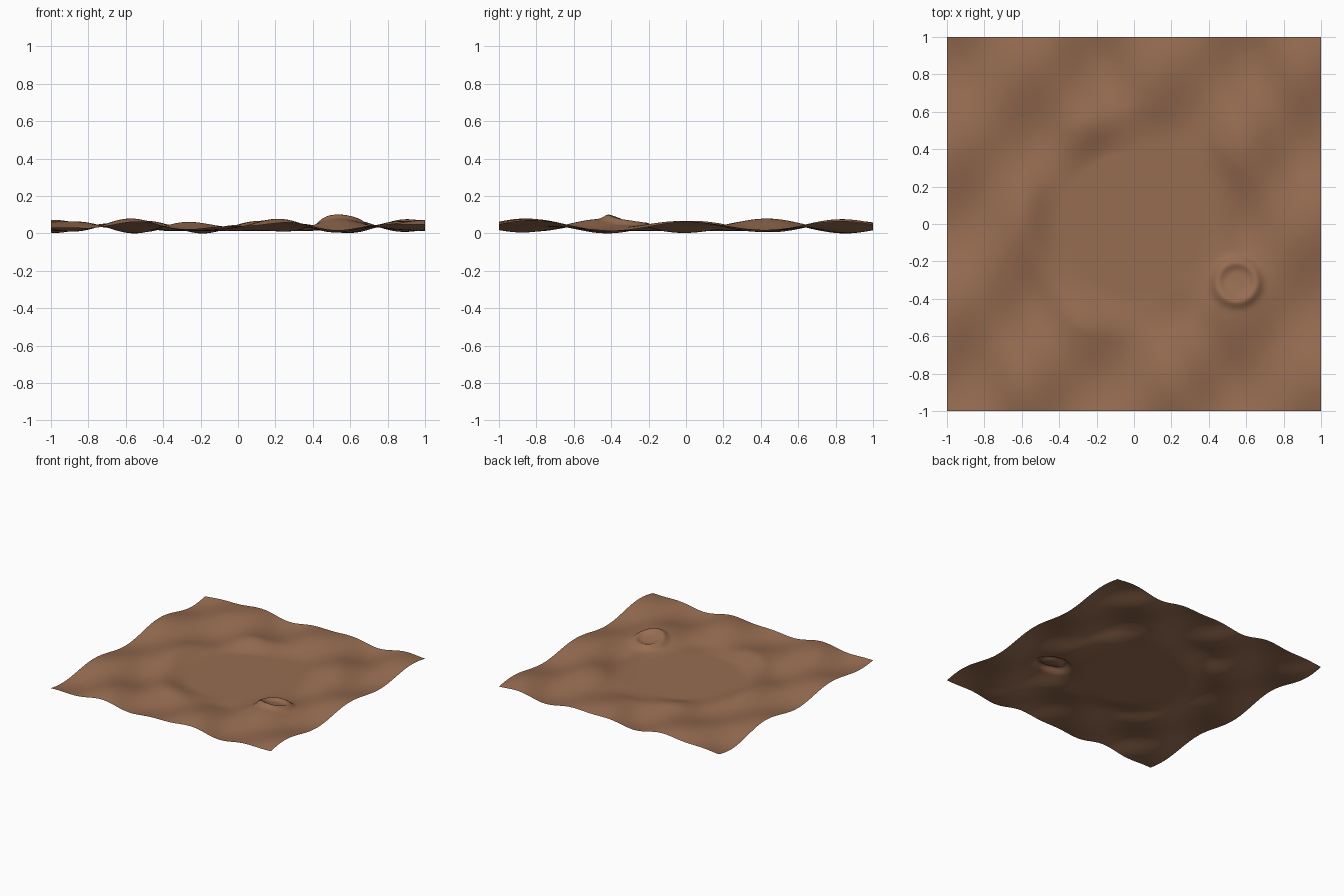
import bpy
import bmesh
from math import sin, cos, exp, hypot

old = bpy.data.objects.get("Cube")
if old:
    bpy.data.objects.remove(old, do_unlink=True)

CRATER = (0.55, -0.31)
FLOOR = 0.014


def smoothstep(a, b, v):
    t = min(max((v - a) / (b - a), 0), 1)
    return t * t * (3 - 2 * t)


def dunes(x, y):
    """Broad hills crossed by finer slanting ripples."""
    hills = 0.032 * sin(8.33 * x) * cos(7.37 * y)
    ripples = -0.008 * sin(15.1 * (x + 0.38 * y) - 0.45)
    return 0.04 + hills + ripples


def crater(x, y):
    """Raised round rim with a shallow bowl inside."""
    r = hypot(x - CRATER[0], y - CRATER[1])
    rim = 0.024 * exp(-((r - 0.105) / 0.03) ** 2)
    bowl = -0.008 * exp(-(r / 0.06) ** 2)
    return rim + bowl


def height(x, y):
    # Level clearing in the middle, blending out into the dunes
    blend = smoothstep(0.38, 0.64, hypot(x, y))
    return FLOOR + (dunes(x, y) - FLOOR) * blend + crater(x, y)


# Soil colour
soil = bpy.data.materials.new("brown_soil")
soil.use_nodes = True
color = (0.31, 0.152, 0.083, 1)
soil.diffuse_color = color
bsdf = soil.node_tree.nodes["Principled BSDF"]
bsdf.inputs["Base Color"].default_value = color
bsdf.inputs["Roughness"].default_value = 0.9

# Ground sheet
bm = bmesh.new()
bmesh.ops.create_grid(bm, x_segments=160, y_segments=160, size=1)
for v in bm.verts:
    v.co.z = height(v.co.x, v.co.y)
lowest = min(v.co.z for v in bm.verts)
bmesh.ops.translate(bm, verts=bm.verts, vec=(0, 0, -lowest))
for f in bm.faces:
    f.smooth = True
mesh = bpy.data.meshes.new("terrain")
bm.to_mesh(mesh)
bm.free()
mesh.materials.append(soil)
terrain = bpy.data.objects.new("terrain", mesh)
bpy.context.collection.objects.link(terrain)
